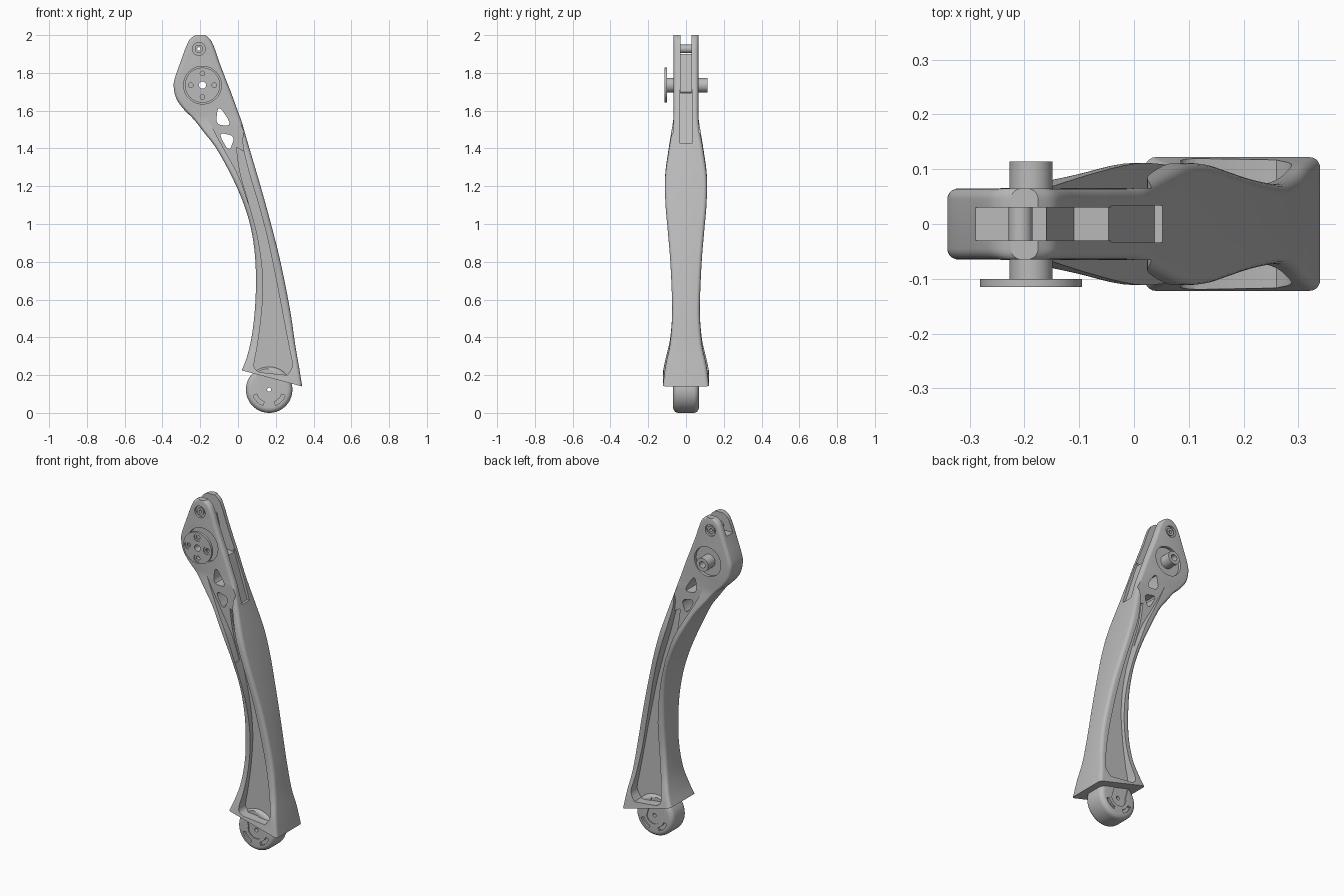
import bpy, bmesh, math
from mathutils import Vector

if "Cube" in bpy.data.objects:
    bpy.data.objects.remove(bpy.data.objects["Cube"])

grey = bpy.data.materials.new("satin_grey")
grey.diffuse_color = (0.5, 0.5, 0.5, 1)
grey.use_nodes = True
grey.node_tree.nodes["Principled BSDF"].inputs["Base Color"].default_value = grey.diffuse_color


def finish(name, bm):
    bmesh.ops.recalc_face_normals(bm, faces=bm.faces)
    me = bpy.data.meshes.new(name)
    bm.to_mesh(me)
    bm.free()
    me.materials.append(grey)
    ob = bpy.data.objects.new(name, me)
    bpy.context.collection.objects.link(ob)
    return ob


def skin(name, rings, loop=False):
    """Join equal-length rings of points; cap the ends unless looped."""
    bm = bmesh.new()
    vs = [[bm.verts.new(p) for p in r] for r in rings]
    n = len(vs[0])
    for a in range(len(vs) if loop else len(vs) - 1):
        p, q = vs[a], vs[(a + 1) % len(vs)]
        for i in range(n):
            j = (i + 1) % n
            bm.faces.new((p[i], p[j], q[j], q[i]))
    if not loop:
        bm.faces.new(vs[0])
        bm.faces.new(vs[-1])
    return finish(name, bm)


def prism(name, pts, y0, y1):
    return skin(name, [[(x, y, z) for x, z in pts] for y in (y0, y1)])


def circle(cx, cz, r, n=48):
    return [(cx + r * math.cos(2 * math.pi * i / n), cz + r * math.sin(2 * math.pi * i / n)) for i in range(n)]


def lathe(name, cx, cz, profile, n=64):
    """Spin a closed (radius, y) profile about a y-parallel axis."""
    rings = []
    for i in range(n):
        t = 2 * math.pi * i / n
        rings.append([(cx + r * math.cos(t), y, cz + r * math.sin(t)) for r, y in profile])
    return skin(name, rings, True)


def tube(name, cx, cz, ri, ro, y0, y1):
    return lathe(name, cx, cz, [(ri, y0), (ro, y0), (ro, y1), (ri, y1)])


def soften(pts, k=2):
    for _ in range(k):
        out = []
        for i, p in enumerate(pts):
            a, b = Vector(p), Vector(pts[(i + 1) % len(pts)])
            out += [a.lerp(b, 0.2)[:], a.lerp(b, 0.8)[:]]
        pts = out
    return pts


def spline(keys, sub=4):
    """Catmull-Rom through rows of numbers."""
    out = []
    for i in range(len(keys) - 1):
        a, b, c, d = keys[max(i - 1, 0)], keys[i], keys[i + 1], keys[min(i + 2, len(keys) - 1)]
        for s in range(sub):
            t = s / sub
            out.append([0.5 * (2 * q + (r - p) * t + (2 * p - 5 * q + 4 * r - e) * t * t
                               + (3 * q - p - 3 * r + e) * t ** 3) for p, q, r, e in zip(a, b, c, d)])
    return out + [list(keys[-1])]


def cut(ob, cutter):
    m = ob.modifiers.new("cut", 'BOOLEAN')
    m.operation, m.solver, m.object = 'DIFFERENCE', 'EXACT', cutter
    bpy.context.view_layer.objects.active = ob
    bpy.ops.object.modifier_apply(modifier=m.name)
    bpy.data.objects.remove(cutter)


# Limb body: left x,z / right x,z / half thickness, from top to bottom
limb = [
    (-0.225, 2.0, -0.175, 2.0, .065), (-0.255, 1.978, -0.145, 1.975, .065),
    (-0.278, 1.93, -0.122, 1.925, .065), (-0.30, 1.87, -0.10, 1.86, .065),
    (-0.335, 1.77, -0.062, 1.76, .065), (-0.340, 1.72, -0.042, 1.71, .065),
    (-0.325, 1.66, -0.02, 1.65, .065), (-0.285, 1.605, 0.0, 1.595, .065),
    (-0.235, 1.555, 0.02, 1.54, .067), (-0.18, 1.485, 0.04, 1.47, .078),
    (-0.115, 1.40, 0.065, 1.385, .092), (-0.04, 1.265, 0.105, 1.25, .11),
    (0.025, 1.12, 0.145, 1.11, .109), (0.068, 0.98, 0.18, 0.98, .098),
    (0.09, 0.83, 0.218, 0.83, .085), (0.095, 0.68, 0.25, 0.68, .077),
    (0.088, 0.53, 0.28, 0.52, .073), (0.07, 0.39, 0.303, 0.36, .085),
    (0.045, 0.29, 0.322, 0.25, .108), (0.02, 0.225, 0.34, 0.14, .122)]


def rounded_section(lx, lz, rx, rz, w, rad=0.02):
    L, R = Vector((lx, 0, lz)), Vector((rx, 0, rz))
    mid, u, half = (L + R) / 2, (R - L).normalized(), (R - L).length / 2
    pts = []
    for q, (sx, sy) in enumerate(((1, 1), (-1, 1), (-1, -1), (1, -1))):
        for k in range(6):
            t = (q + k / 5) * math.pi / 2
            pts.append(mid + u * (sx * (half - rad) + rad * math.cos(t))
                       + Vector((0, sy * (w - rad) + rad * math.sin(t), 0)))
    return pts


body = skin("limb_body", [rounded_section(*s) for s in spline(limb)])

# Long side pockets and the flat web above them, on both sides
pocket = [(-0.008, 1.405, 0.03, 1.385), (0.012, 1.27, 0.062, 1.26), (0.06, 1.1, 0.11, 1.1),
          (0.1, 0.95, 0.15, 0.95), (0.125, 0.8, 0.183, 0.8), (0.133, 0.65, 0.213, 0.65),
          (0.12, 0.48, 0.245, 0.48), (0.1, 0.34, 0.272, 0.34), (0.085, 0.245, 0.288, 0.25),
          (0.115, 0.215, 0.26, 0.2)]
web = [(-0.17, 1.58, 0.06, 1.56), (-0.125, 1.49, 0.025, 1.46), (-0.06, 1.37, 0.035, 1.36),
       (0.005, 1.25, 0.06, 1.25), (0.055, 1.11, 0.105, 1.11)]
for side in (-1, 1):
    for keys, depth in ((web, 0.066), (pocket, 0.05)):
        rings = [[(a, side * depth, b), (c, side * depth, d), (c, side * 0.2, d), (a, side * 0.2, b)]
                 for a, b, c, d in spline(keys)]
        cut(body, skin("pocket_cutter", rings))

# Fork slot at the top and shallow channel down the outer edge
cut(body, prism("slot_cutter", [(-0.5, 2.1), (-0.5, 1.9), (-0.16, 1.9), (-0.11, 1.7), (0.1, 1.68), (0.1, 2.1)],
                -0.03, 0.03))
cut(body, prism("channel_cutter", [(-0.052, 1.71), (0.037, 1.43), (0.2, 1.43), (0.2, 1.71)], -0.034, 0.034))

# Triangular lightening holes
for tri in ([(-0.105, 1.635), (-0.118, 1.525), (-0.03, 1.52)],
            [(-0.105, 1.485), (-0.015, 1.465), (-0.048, 1.38)]):
    cut(body, prism("hole_cutter", soften(tri), -0.3, 0.3))

# Seats and bores for the hub and the fork pin
HX, HZ, PX, PZ = -0.188, 1.735, -0.207, 1.927
for side in (-1, 1):
    cut(body, prism("hub_seat", circle(HX, HZ, 0.1 if side < 0 else 0.087), side * 0.048, side * 0.3))
    cut(body, prism("pin_seat", circle(PX, PZ, 0.034), side * 0.052, side * 0.3))
cut(body, prism("hub_bore", circle(HX, HZ, 0.03), -0.3, 0.3))
cut(body, prism("pin_bore", circle(PX, PZ, 0.018), -0.3, 0.3))

# Hub shaft and drilled flange plate
tube("hub_shaft", HX, HZ, 0.019, 0.039, -0.108, 0.114)
plate = tube("hub_plate", HX, HZ, 0.019, 0.093, -0.115, -0.100)
for k in range(4):
    x, z = HX + 0.062 * math.cos(k * math.pi / 2), HZ + 0.062 * math.sin(k * math.pi / 2)
    cut(plate, prism("screw_cutter", circle(x, z, 0.023, 24), -0.2, 0))
    tube("plate_bush", x, z, 0.012, 0.0235, -0.109, -0.101)

# Fork pin with its end collars
tube("fork_pin", PX, PZ, 0.009, 0.022, -0.06, 0.06)

# Rounded foot under the limb, with centre bore
FX, FZ = 0.165, 0.123
half, rr, R = 0.068, 0.028, 0.123
arc = [(R - rr + rr * math.cos(t), half - rr + rr * math.sin(t)) for t in [i * math.pi / 12 for i in range(7)]]
foot = lathe("foot", FX, FZ, [(0.011, -half)] + [(r, -y) for r, y in reversed(arc)] + arc + [(0.011, half)], 72)
for side in (-1, 1):
    # Curved grooves in the foot faces
    for a0 in (200, 292):
        ts = [math.radians(a0 + 48 * i / 10) for i in range(11)]
        ring = [(FX + 0.09 * math.cos(t), FZ + 0.09 * math.sin(t)) for t in ts]
        ring += [(FX + 0.07 * math.cos(t), FZ + 0.07 * math.sin(t)) for t in reversed(ts)]
        cut(foot, prism("groove_cutter", ring, side * 0.055, side * 0.2))
    # U-shaped shallow inset running up into the limb
    us = [math.radians(195 + 180 * i / 20 - 30) for i in range(21)]
    u_pts = [(FX + 0.05 * math.cos(t), FZ + 0.05 * math.sin(t)) for t in us]
    up = Vector((0.26, 0.966)) * 0.12
    u_pts += [(u_pts[-1][0] - up[0], u_pts[-1][1] + up[1]), (u_pts[0][0] - up[0], u_pts[0][1] + up[1])]
    cut(foot, prism("inset_cutter", u_pts, side * 0.062, side * 0.2))

# Smooth shading with crisp edges
for ob in bpy.context.scene.objects:
    bpy.ops.object.select_all(action='DESELECT')
    ob.select_set(True)
    bpy.context.view_layer.objects.active = ob
    bpy.ops.object.shade_smooth_by_angle(angle=math.radians(30))
